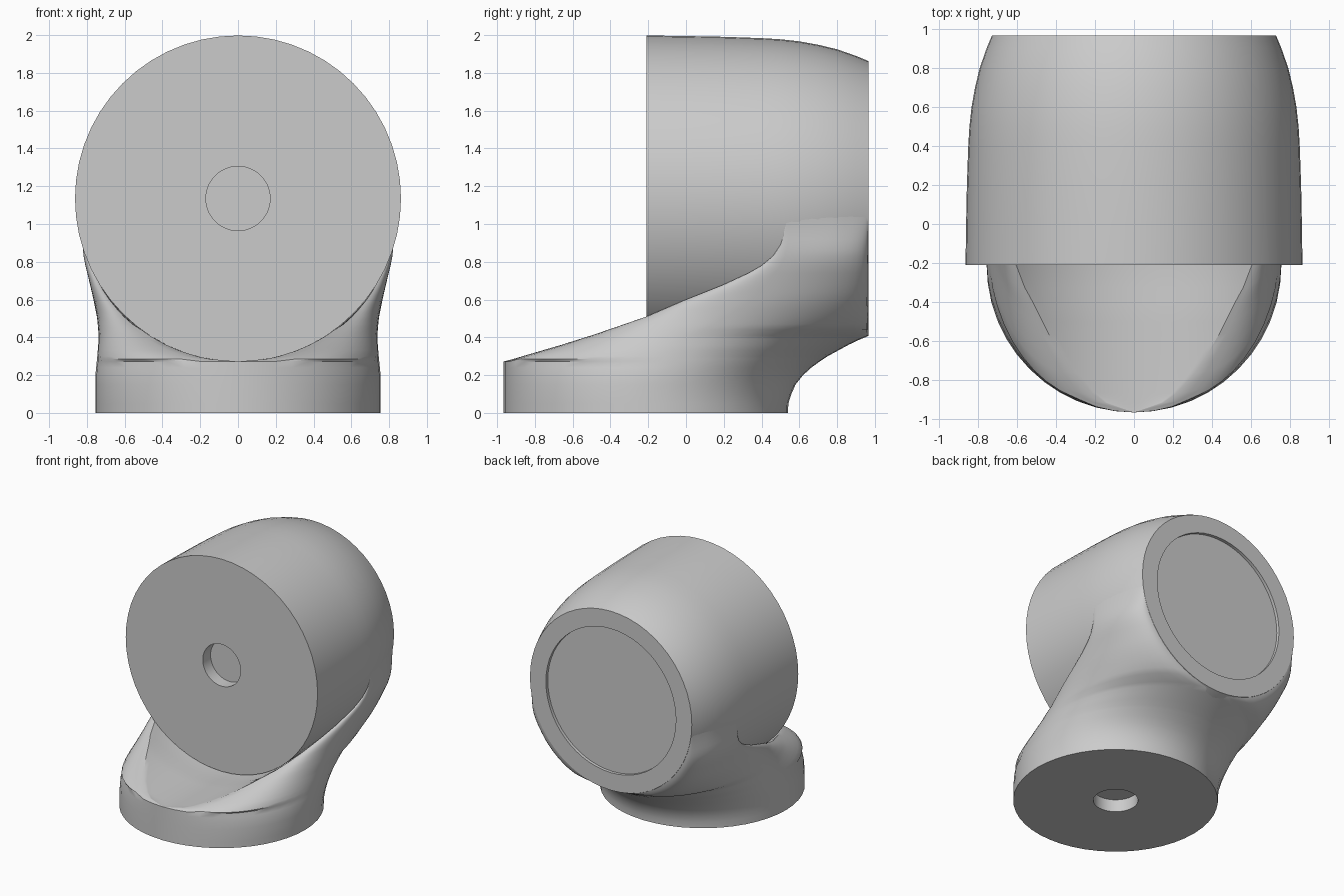
import bpy, bmesh
from math import sin, cos, pi, sqrt, asin, radians

if "Cube" in bpy.data.objects:
    bpy.data.objects.remove(bpy.data.objects["Cube"])

AXIS_Z, BASE_Y = 1.135, -0.21
# head radius along y
HEAD = [(-0.21, .863), (0, .86), (.2, .856), (.4, .849), (.5, .843), (.6, .832),
        (.7, .814), (.8, .79), (.9, .755), (.965, .728)]
# pedestal outlines by height: front edge y, half width, y of widest point, back y
EDGE_Y = [(0, -.965), (.272, -.965), (.285, -.915), (.3, -.865), (.36, -.66), (.42, -.47),
          (.51, -.21), (.6, 0), (.68, .2), (.74, .33), (.78, .4), (.83, .46), (.89, .5), (1.0, .53), (1.08, .535)]
WIDTH = [(0, .755), (.2, .755), (.3, .745), (.4, .737), (.5, .745), (.6, .765),
         (.7, .788), (.8, .813), (.9, .832), (1.08, .84)]
WIDE_Y = [(0, -.21), (.1, -.21), (.2, -.18), (.3, -.1), (.4, .02), (.5, .2), (.6, .35), (.8, .52), (.95, .55), (1.08, .57)]
BACK_Y = [(0, .54), (.05, .542), (.1, .558), (.15, .58), (.2, .62), (.25, .675), (.3, .75), (.36, .86), (.41, .962), (1.2, .965)]
LEVELS = [0, .05, .1, .15, .2, .24, .272, .285, .3, .33, .36, .39, .41, .44, .47, .51, .55, .6, .64,
          .68, .74, .78, .83, .86, .89, .92, .96, 1.0, 1.04, 1.08]


def lerp(table, t):
    for (a, u), (b, v) in zip(table, table[1:]):
        if t <= b:
            return u + (v - u) * max(0, (t - a) / (b - a))
    return table[-1][1]


def chord(r, z):
    return sqrt(max(0, r * r - (AXIS_Z - z) ** 2))


def finish(name, bm):
    bmesh.ops.remove_doubles(bm, verts=bm.verts, dist=.0005)
    bmesh.ops.recalc_face_normals(bm, faces=bm.faces)
    mesh = bpy.data.meshes.new(name)
    bm.to_mesh(mesh)
    bm.free()
    ob = bpy.data.objects.new(name, mesh)
    bpy.context.collection.objects.link(ob)
    bpy.ops.object.select_all(action='DESELECT')
    ob.select_set(True)
    bpy.context.view_layer.objects.active = ob
    bpy.ops.object.shade_smooth_by_angle(angle=radians(32))


def skin(bm, rows, closed=False):
    rows = [[bm.verts.new(p) for p in row] for row in rows]
    for a, b in zip(rows, rows[1:]):
        n = len(a)
        for i in range(n if closed else n - 1):
            j = (i + 1) % n
            bm.faces.new((a[i], a[j], b[j], b[i]))


# Head: turned body with a front socket and a shallow recess at the back
bm = bmesh.new()
profile = [(-.11, .0001), (-.11, .17), (-.21, .17)] + HEAD + [(.965, .585), (.94, .585), (.94, .0001)]
skin(bm, [[(r * sin(2 * pi * i / 56), y, AXIS_Z + r * cos(2 * pi * i / 56)) for i in range(56)]
          for y, r in profile], True)
finish("head", bm)

# Pedestal: horizontal slices from the saddle edge round to the back of the head
M = 12


def edge(z):
    y = lerp(EDGE_Y, z)
    r = .863 if z < .45 else lerp(HEAD, y) + .006
    return (0 if z <= .272 else chord(r, z)), y, r


def half_slice(z):
    xe, ye, _ = edge(z)
    w, yw, yb = max(lerp(WIDTH, z), xe), lerp(WIDE_Y, z), lerp(BACK_Y, z)
    xb = 0 if z <= .41 else chord(.728, z)
    angles = [pi / 2 * i / M for i in range(M + 1)]
    pts = [(xe + (w - xe) * sin(a), yw - (yw - ye) * cos(a)) for a in angles]
    pts += [(xb + (w - xb) * cos(a), yw + (yb - yw) * sin(a)) for a in angles[1:]]
    # upper slices fade into the head surface
    s = min(1, max(0, (z - .8) / .28))
    s = s * s * (3 - 2 * s)
    return [(x + (chord(lerp(HEAD, y), z) - .003 - x) * s, y, z) for x, y in pts]


bm = bmesh.new()
slices = [half_slice(z) for z in LEVELS]
for side in (1, -1):
    skin(bm, [[(side * x, y, z) for x, y, z in row] for row in slices])

# Saddle: trough under the head
trough = []
for z in [v for v in LEVELS if .272 <= v <= .96]:
    xe, y, r = edge(z)
    phi = asin(min(1, xe / r))
    trough.append([(r * sin(phi * i / 12), y, AXIS_Z - r * cos(phi * i / 12)) for i in range(-12, 13)])
skin(bm, trough)

# Underside with a round socket
rim = [(x, y) for x, y, z in slices[0]] + [(-x, y) for x, y, z in slices[0][-2:0:-1]]
k = .165 / .755
skin(bm, [[(x * f, BASE_Y + (y - BASE_Y) * f, h) for x, y in rim]
          for f, h in ((1, 0), (k, 0), (k, .1), (.0001, .1))], True)
finish("pedestal", bm)
